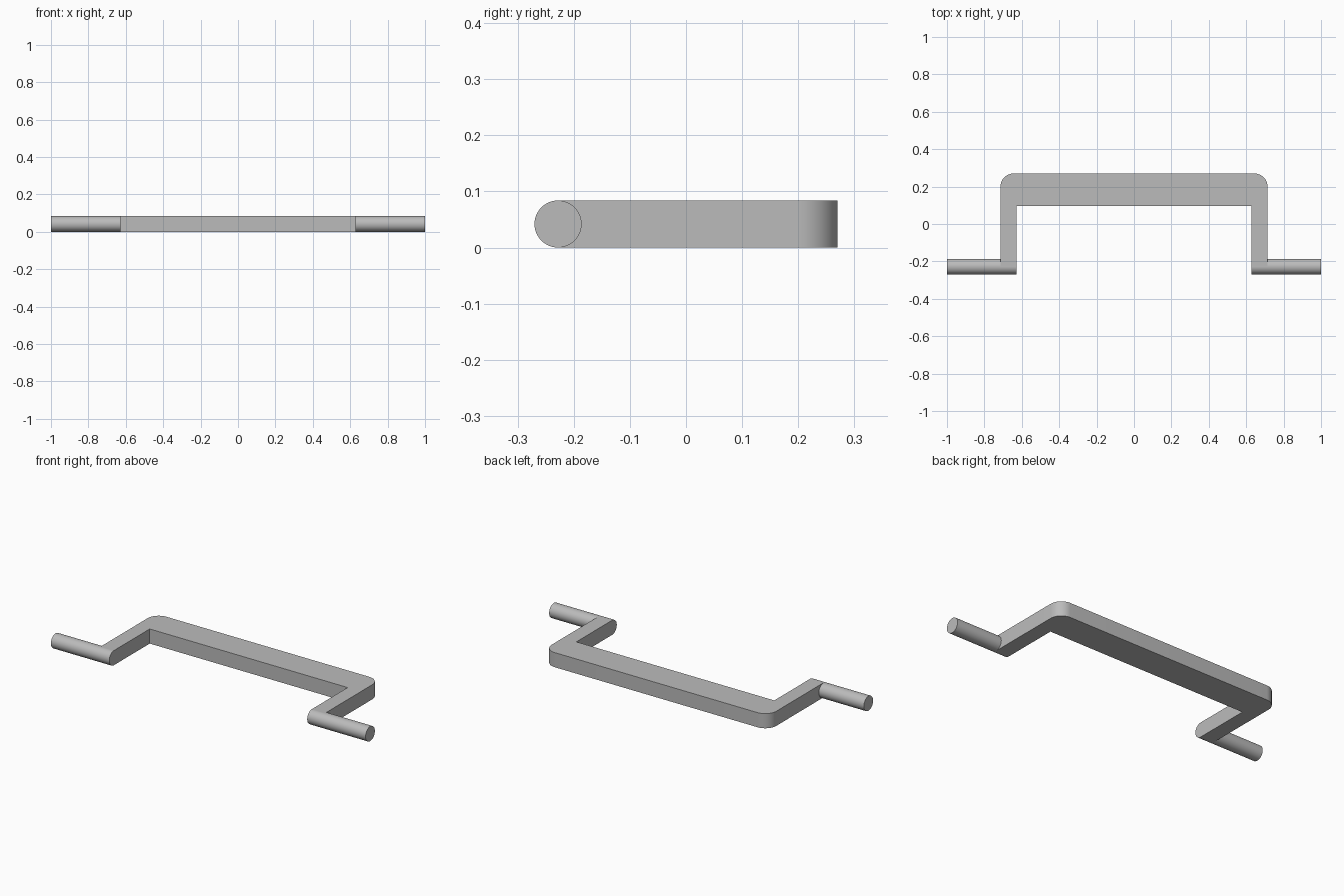
import bpy, bmesh, math

cube = bpy.data.objects.get("Cube")
if cube:
    bpy.data.objects.remove(cube, do_unlink=True)

# Single grey metal
metal = bpy.data.materials.new("grey metal")
metal.use_nodes = True
grey = (0.5, 0.5, 0.5, 1)
metal.diffuse_color = grey
metal.node_tree.nodes["Principled BSDF"].inputs["Base Color"].default_value = grey

RADIUS = 0.042                 # pin radius, half the bar thickness
PIN_Y = -0.228
OUTER, INNER = 0.714, 0.629    # leg faces
BACK, BAR_FRONT = 0.27, 0.097  # crossbar faces
CORNER = 0.07


def finish(obj):
    obj.data.materials.append(metal)
    bpy.ops.object.select_all(action='DESELECT')
    obj.select_set(True)
    bpy.context.view_layer.objects.active = obj
    bpy.ops.object.shade_smooth_by_angle(angle=math.radians(30))


# U-shaped bracket: half outline with rounded back corner, mirrored and extruded
half = [(INNER, BAR_FRONT), (INNER, PIN_Y), (OUTER, PIN_Y)]
for i in range(13):
    a = math.radians(90 * i / 12)
    half.append((OUTER - CORNER + CORNER * math.cos(a),
                 BACK - CORNER + CORNER * math.sin(a)))
outline = half + [(-x, y) for x, y in reversed(half)]

bm = bmesh.new()
face = bm.faces.new([bm.verts.new((x, y, 0)) for x, y in outline])
top = bmesh.ops.extrude_face_region(bm, geom=[face])["geom"]
bmesh.ops.translate(bm, vec=(0, 0, 2 * RADIUS),
                    verts=[v for v in top if isinstance(v, bmesh.types.BMVert)])
bmesh.ops.recalc_face_normals(bm, faces=bm.faces)
mesh = bpy.data.meshes.new("bracket")
bm.to_mesh(mesh)
bm.free()
bracket = bpy.data.objects.new("bracket", mesh)
bpy.context.collection.objects.link(bracket)
finish(bracket)

# Round pins, whose inner ends also round off the legs
for side, name in ((1, "left_pin"), (-1, "right_pin")):
    bpy.ops.mesh.primitive_cylinder_add(
        vertices=48, radius=RADIUS, depth=1 - INNER,
        location=(side * (1 + INNER) / 2, PIN_Y, RADIUS),
        rotation=(0, math.pi / 2, 0))
    pin = bpy.context.object
    pin.name = name
    finish(pin)
